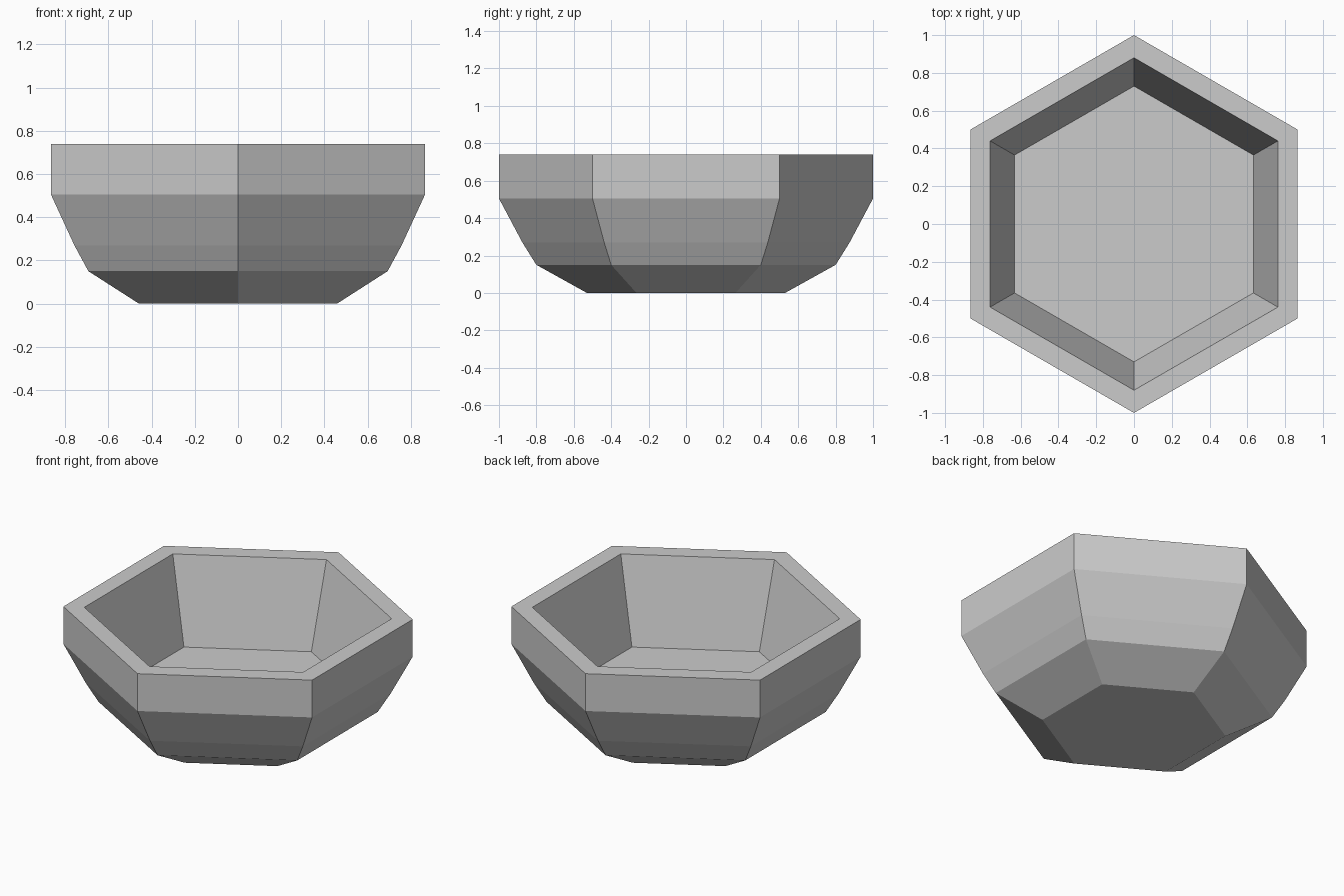
import bpy, bmesh
from math import pi, cos, sin

if "Cube" in bpy.data.objects:
    bpy.data.objects.remove(bpy.data.objects["Cube"])

SIDES = 6
# (corner radius, height): from the foot up the outside, over the rim, down to the inner floor
PROFILE = [(0.53, 0), (0.80, 0.15), (0.875, 0.27), (1.0, 0.505),
           (1.0, 0.74), (0.88, 0.74), (0.73, 0.217)]


def lathe(name, profile, sides):
    """Sweep a profile round z into a flat-sided closed shell."""
    bm = bmesh.new()
    rings = [[bm.verts.new((r * cos(pi / 2 + 2 * pi * i / sides),
                            r * sin(pi / 2 + 2 * pi * i / sides), z))
              for i in range(sides)] for r, z in profile]
    for a, b in zip(rings, rings[1:]):
        for i in range(sides):
            j = (i + 1) % sides
            bm.faces.new((a[i], a[j], b[j], b[i]))
    # underside and inner floor
    bm.faces.new(rings[0][::-1])
    bm.faces.new(rings[-1])
    bmesh.ops.recalc_face_normals(bm, faces=bm.faces)
    mesh = bpy.data.meshes.new(name)
    bm.to_mesh(mesh)
    bm.free()
    obj = bpy.data.objects.new(name, mesh)
    bpy.context.collection.objects.link(obj)
    return obj


# Hexagonal bowl
lathe("bowl", PROFILE, SIDES)
